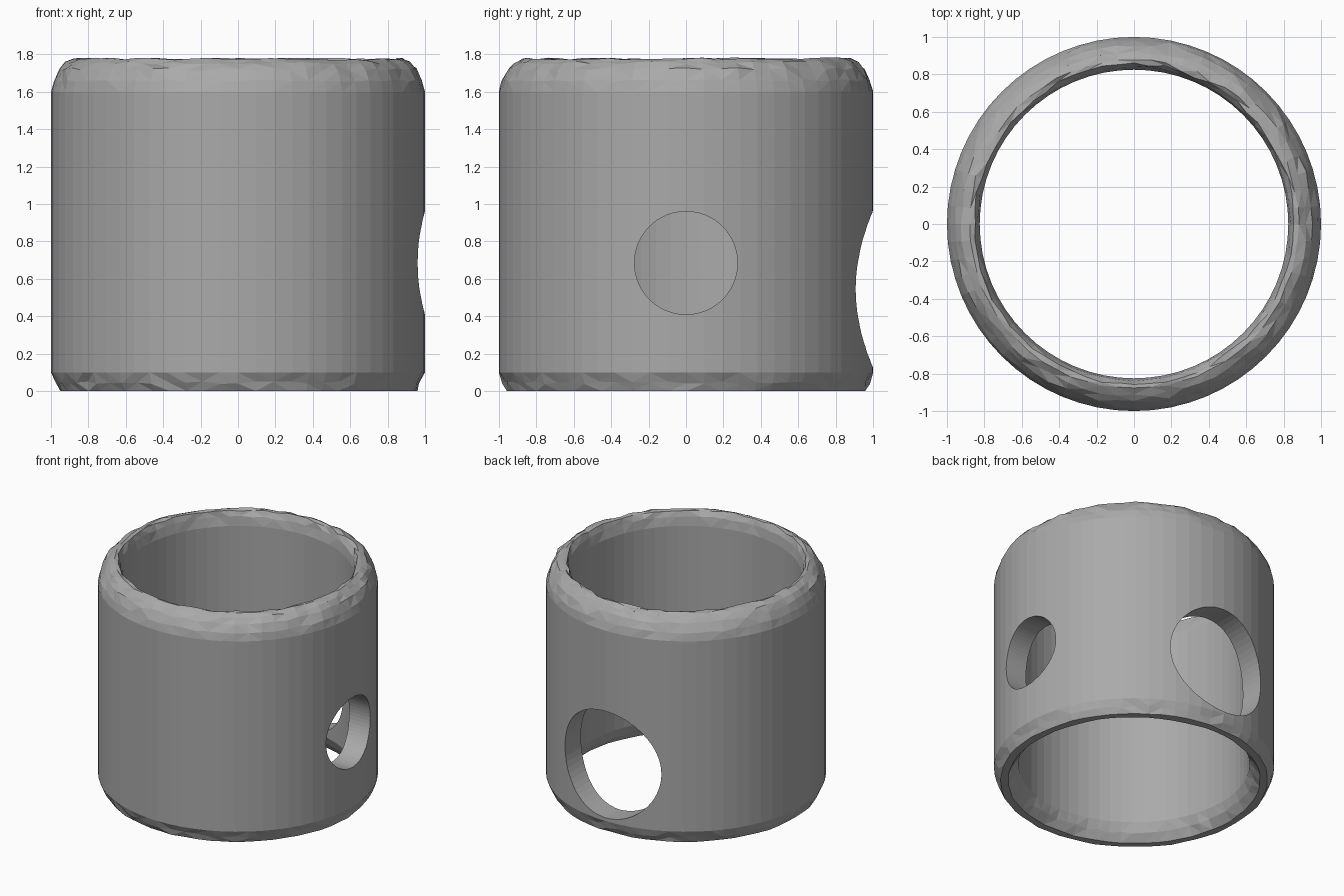
import bpy, bmesh, math, random
from mathutils import Matrix

if "Cube" in bpy.data.objects:
    bpy.data.objects.remove(bpy.data.objects["Cube"])

random.seed(4)
SEG = 64

grey = bpy.data.materials.new("stone_grey")
grey.diffuse_color = (0.4, 0.4, 0.4, 1)
grey.use_nodes = True
grey.node_tree.nodes["Principled BSDF"].inputs["Base Color"].default_value = grey.diffuse_color

# Wall profile: radius, height, roughness of the chipped rims
profile = [(0.90, 0.0, 0.006), (0.955, 0.0, 0.006), (0.975, 0.045, 0.008),
           (1.0, 0.10, 0), (1.0, 1.60, 0), (0.985, 1.66, 0.006),
           (0.955, 1.72, 0.009), (0.92, 1.755, 0.009), (0.88, 1.776, 0.006),
           (0.855, 1.772, 0.010), (0.838, 1.73, 0.006), (0.825, 1.66, 0),
           (0.825, 0.13, 0), (0.855, 0.06, 0.008)]

# Tube with slightly uneven rims
bm = bmesh.new()
rings = []
for r, z, rough in profile:
    ring = []
    for i in range(SEG):
        a = 2 * math.pi * i / SEG
        rr = r + random.uniform(-rough, rough)
        zz = z if z == 0 else min(1.782, z + random.uniform(-rough, rough))
        ring.append(bm.verts.new((rr * math.cos(a), rr * math.sin(a), zz)))
    rings.append(ring)
for k, low in enumerate(rings):
    high = rings[(k + 1) % len(rings)]
    for i in range(SEG):
        j = (i + 1) % SEG
        bm.faces.new((low[i], low[j], high[j], high[i]))
# Rough quads become flat triangles so the solid cuts cleanly
bmesh.ops.triangulate(bm, faces=bm.faces[:])
bmesh.ops.recalc_face_normals(bm, faces=bm.faces[:])
mesh = bpy.data.meshes.new("tube_wall")
bm.to_mesh(mesh)
bm.free()
mesh.materials.append(grey)
tube = bpy.data.objects.new("tube_wall", mesh)
bpy.context.collection.objects.link(tube)


def cut_hole(name, radius, loc, rot):
    bpy.ops.mesh.primitive_cylinder_add(vertices=64, radius=radius, depth=0.8,
                                        location=loc, rotation=rot)
    cutter = bpy.context.object
    cutter.name = name
    cutter.data.materials.append(grey)
    cutter.hide_render = True
    cutter.hide_set(True)
    mod = tube.modifiers.new(name, 'BOOLEAN')
    mod.operation = 'DIFFERENCE'
    mod.solver = 'EXACT'
    mod.object = cutter


# Small hole on the right, large hole at the back
cut_hole("side_hole_cutter", 0.275, (1, 0, 0.685), (0, math.pi / 2, 0))
cut_hole("back_hole_cutter", 0.42, (0, 1, 0.545), (math.pi / 2, 0, 0))
